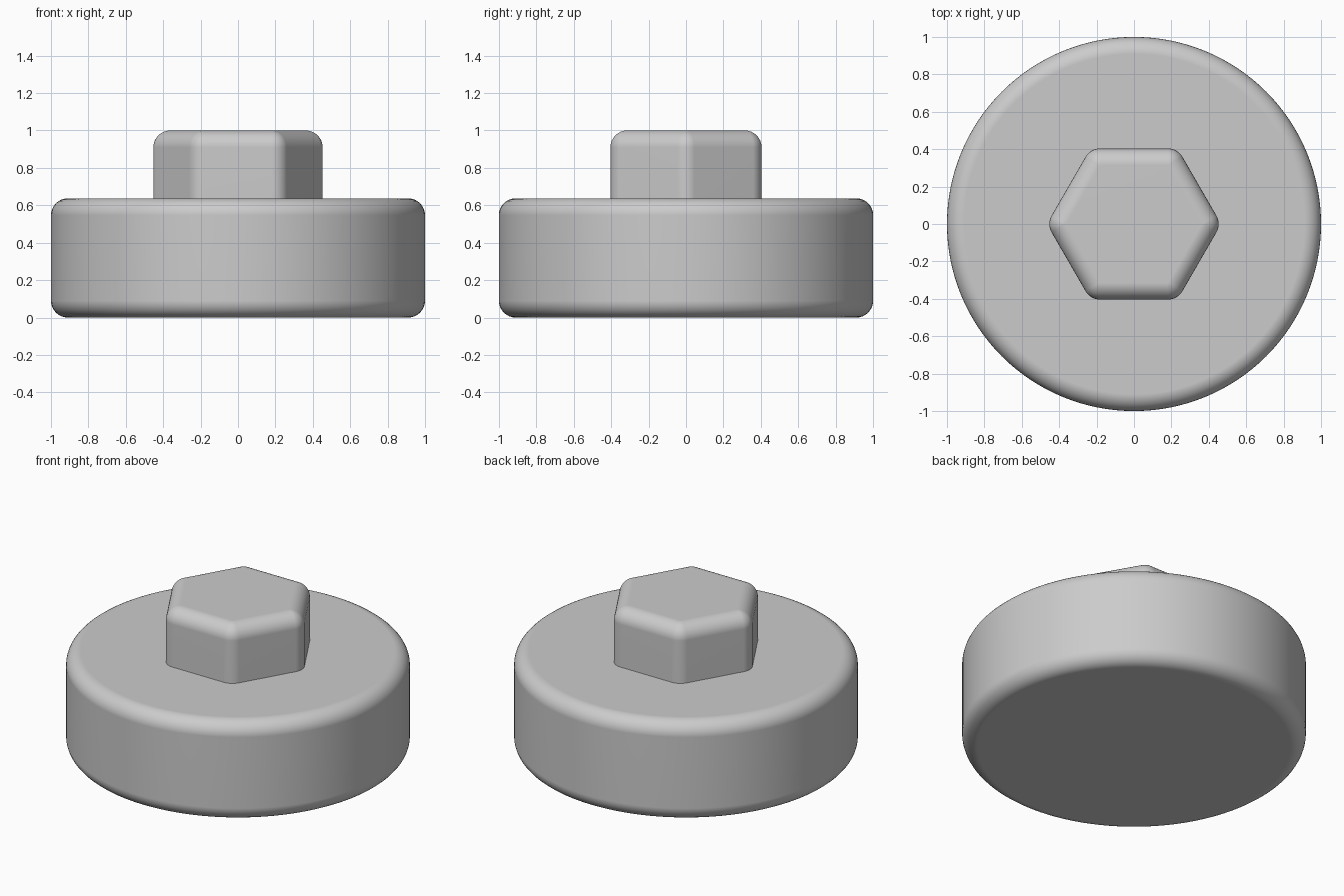
import bpy
import bmesh
from math import sin, cos, pi, radians
from mathutils import Vector

old = bpy.data.objects.get("Cube")
if old:
    bpy.data.objects.remove(old, do_unlink=True)

grey = bpy.data.materials.new("plain grey")
grey.use_nodes = True
colour = (0.6, 0.6, 0.6, 1)
grey.diffuse_color = colour
grey.node_tree.nodes["Principled BSDF"].inputs["Base Color"].default_value = colour

FILLET = 0.09
STEPS = 8


def direction(a):
    return Vector((cos(a), sin(a), 0))


def arc(z, start, end):
    """Fillet profile as (outward offset, height) pairs."""
    angles = [start + (end - start) * i / STEPS for i in range(STEPS + 1)]
    return [(FILLET * cos(a), z + FILLET * sin(a)) for a in angles]


def filleted_solid(name, outline, profile):
    """Stack rings: each outline point is a core position and its outward direction."""
    bm = bmesh.new()
    rings = [[bm.verts.new(core + out * offset + Vector((0, 0, z))) for core, out in outline]
             for offset, z in profile]
    n = len(outline)
    for low, high in zip(rings, rings[1:]):
        for i in range(n):
            j = (i + 1) % n
            bm.faces.new((low[i], low[j], high[j], high[i]))
    bm.faces.new(rings[0][::-1])
    bm.faces.new(rings[-1])
    bmesh.ops.remove_doubles(bm, verts=bm.verts, dist=1e-5)
    bmesh.ops.recalc_face_normals(bm, faces=bm.faces)
    mesh = bpy.data.meshes.new(name)
    bm.to_mesh(mesh)
    bm.free()
    mesh.materials.append(grey)
    obj = bpy.data.objects.new(name, mesh)
    bpy.context.collection.objects.link(obj)
    bpy.ops.object.select_all(action="DESELECT")
    bpy.context.view_layer.objects.active = obj
    obj.select_set(True)
    bpy.ops.object.shade_smooth_by_angle(angle=radians(35))
    # Keep the large flat faces flat beside the fillets
    weighted = obj.modifiers.new("flat faces", "WEIGHTED_NORMAL")
    weighted.keep_sharp = True
    return obj


# Round base, filleted at both rims
BASE_TOP = 0.637
circle = [direction(2 * pi * i / 128) for i in range(128)]
filleted_solid("round_base", [(d * (1 - FILLET), d) for d in circle],
               arc(FILLET, -pi / 2, 0) + arc(BASE_TOP - FILLET, 0, pi / 2))

# Hexagonal head with rounded corners and a filleted top
core_radius = (0.404 - FILLET) / cos(pi / 6)
hexagon = []
for k in range(6):
    corner = k * pi / 3
    for i in range(STEPS + 1):
        hexagon.append((direction(corner) * core_radius,
                        direction(corner - pi / 6 + pi / 3 * i / STEPS)))
filleted_solid("hex_head", hexagon,
               [(FILLET, BASE_TOP - 0.01)] + arc(1 - FILLET, 0, pi / 2))
